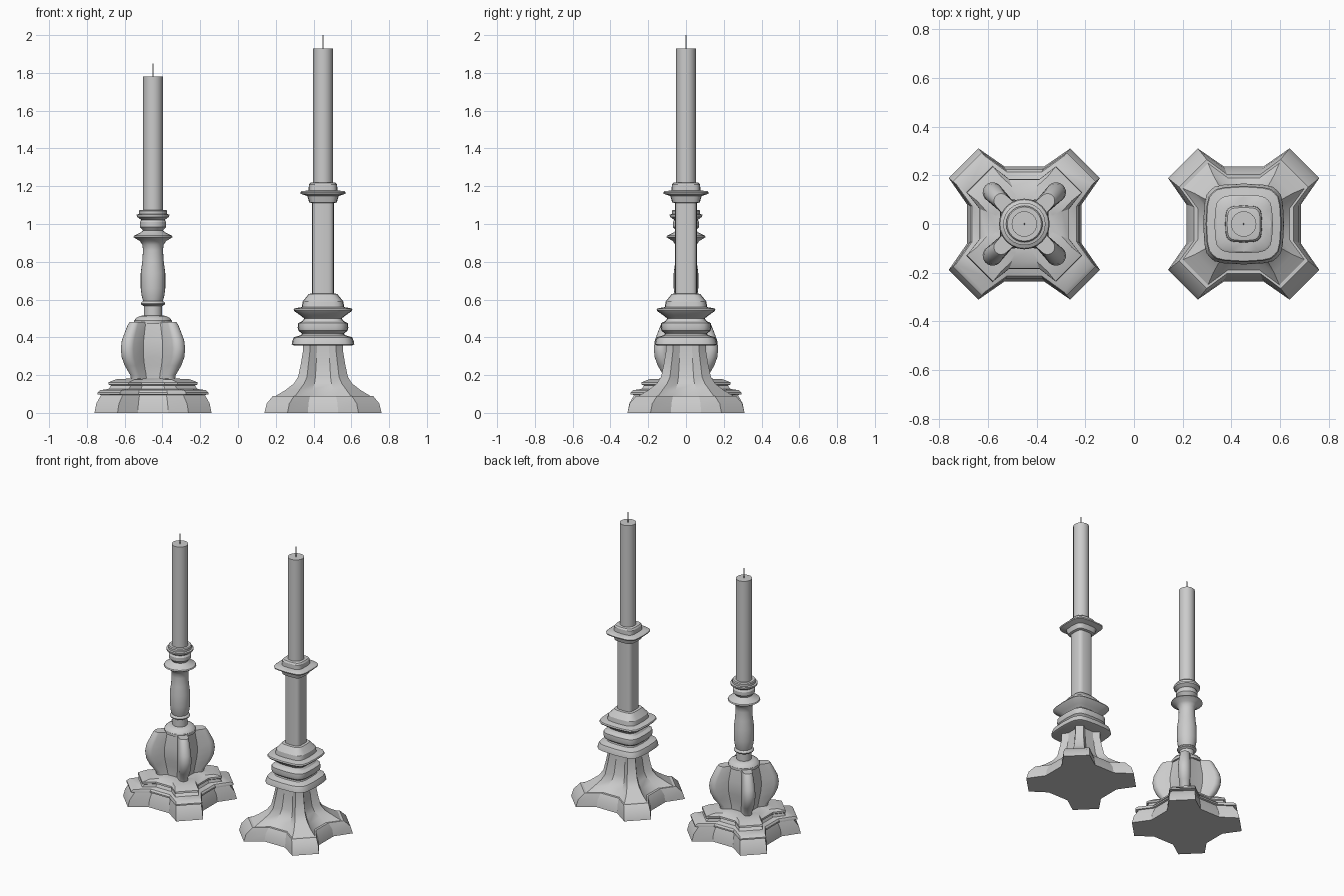
import bpy, bmesh
from math import radians, cos, sin, pi, sqrt


def turn4(points):
    """Repeat a quarter outline around the four sides."""
    out = []
    for k in range(4):
        c, s = round(cos(k * pi / 2)), round(sin(k * pi / 2))
        out += [(x * c - y * s, x * s + y * c) for x, y in points]
    return out


def circle(r, n=24):
    return [(r * cos(2 * pi * i / n), r * sin(2 * pi * i / n)) for i in range(n)]


def star(a, m, b, h):
    """Four flat-ended diagonal arms: a reach, b inner tip, m waist, h waist half width."""
    return turn4([(m, -h), (m, h), (a, b), (b, a)])


def foot(a):
    """The base outline, inset evenly to reach a."""
    d = 0.31 - a
    return star(a, 0.235 - d * 0.7, 0.188 - d * 0.8, 0.08 - d * 0.25)


def lobed(a, m):
    """Four round-ended diagonal lobes joined by concave sides."""
    t = a * 0.24
    c = (a - t) / sqrt(2) * sqrt(2)
    tip = [(c + t * cos(radians(d)), c + t * sin(radians(d))) for d in range(-40, 131, 17)]
    s = a * 0.3
    return turn4([(m, -s), (m * 0.98, 0), (m, s)] + tip)


def soft_square(w):
    """Slightly bowed square with rounded corners."""
    return turn4([(w * x, w * y) for x, y in
                  [(1, 0), (0.97, 0.5), (0.92, 0.72), (0.83, 0.83), (0.72, 0.92), (0.5, 0.97)]])


def loft(name, x0, rings):
    """Skin a stack of (outline, z) rings and cap both ends."""
    bm = bmesh.new()
    rows = [[bm.verts.new((x + x0, y, z)) for x, y in pts] for pts, z in rings]
    n = len(rows[0])
    for lo, hi in zip(rows, rows[1:]):
        for i in range(n):
            j = (i + 1) % n
            bm.faces.new((lo[i], lo[j], hi[j], hi[i]))
    bm.faces.new(rows[0][::-1])
    bm.faces.new(rows[-1])
    bmesh.ops.recalc_face_normals(bm, faces=bm.faces)
    me = bpy.data.meshes.new(name)
    bm.to_mesh(me)
    bm.free()
    ob = bpy.data.objects.new(name, me)
    bpy.context.collection.objects.link(ob)
    return ob


def profile(name, x0, shape, pairs):
    return loft(name, x0, [(shape(r), z) for r, z in pairs])


def candle(side, x0, z0, z1):
    profile(side + "_candle", x0, circle, [(0.052, z0), (0.052, z1)])
    profile(side + "_wick", x0, lambda r: circle(r, 8), [(0.004, z1 - 0.01), (0.003, z1 + 0.07)])


L, R = -0.45, 0.45

# Left candlestick: stepped star base
profile("left_base", L, foot, [
    (0.31, 0), (0.30, 0.05), (0.275, 0.095), (0.293, 0.098), (0.293, 0.108), (0.28, 0.12),
    (0.235, 0.127), (0.222, 0.145), (0.237, 0.15), (0.235, 0.162), (0.195, 0.178), (0.12, 0.182)])
# Four-lobed bulb
loft("left_bulb", L, [(lobed(a, m), z) for a, m, z in [
    (0.115, 0.085, 0.165), (0.12, 0.085, 0.2), (0.15, 0.09, 0.25), (0.166, 0.097, 0.295),
    (0.171, 0.1, 0.34), (0.165, 0.098, 0.385), (0.148, 0.092, 0.43), (0.134, 0.088, 0.465),
    (0.125, 0.085, 0.48)]])
# Turned stem with drip ring and cup
profile("left_stem", L, circle, [
    (0.1, 0.47), (0.1, 0.488), (0.09, 0.503), (0.07, 0.513), (0.048, 0.516), (0.048, 0.565),
    (0.062, 0.573), (0.065, 0.58), (0.06, 0.588), (0.052, 0.592), (0.06, 0.62), (0.065, 0.66),
    (0.065, 0.74), (0.057, 0.8), (0.053, 0.86), (0.056, 0.89), (0.07, 0.91), (0.104, 0.93),
    (0.1, 0.938), (0.065, 0.955), (0.053, 0.965), (0.07, 0.985), (0.07, 1.01), (0.062, 1.022),
    (0.085, 1.038), (0.087, 1.05), (0.075, 1.053), (0.075, 1.068), (0.07, 1.074)])
candle("left", L, 1.06, 1.78)

# Right candlestick: star base
profile("right_base", R, foot, [(0.31, 0), (0.298, 0.05), (0.265, 0.09)])
# Flared, fluted pedestal
loft("right_pedestal", R, [(star(a, m, b, h), z) for a, m, b, h, z in [
    (0.258, 0.195, 0.15, 0.065, 0.085), (0.2, 0.145, 0.125, 0.055, 0.12),
    (0.155, 0.112, 0.1, 0.045, 0.155), (0.132, 0.097, 0.085, 0.04, 0.19),
    (0.117, 0.088, 0.077, 0.036, 0.26), (0.107, 0.082, 0.07, 0.033, 0.32),
    (0.107, 0.082, 0.07, 0.033, 0.365)]])
# Stacked square mouldings
profile("right_mouldings", R, soft_square, [
    (0.155, 0.358), (0.166, 0.362), (0.163, 0.38), (0.155, 0.4), (0.115, 0.412), (0.112, 0.42),
    (0.13, 0.435), (0.134, 0.45), (0.132, 0.475), (0.108, 0.487), (0.1, 0.5), (0.118, 0.515),
    (0.15, 0.537), (0.156, 0.545), (0.152, 0.553), (0.112, 0.56), (0.108, 0.59),
    (0.075, 0.63), (0.055, 0.632)])
# Square shaft with rounded corners
profile("right_shaft", R, soft_square, [(0.058, 0.625), (0.058, 1.12)])
# Candle holder collar
profile("right_collar", R, soft_square, [
    (0.06, 1.11), (0.073, 1.115), (0.083, 1.148), (0.118, 1.16), (0.12, 1.168), (0.112, 1.174),
    (0.076, 1.178), (0.075, 1.208), (0.068, 1.218), (0.06, 1.22)])
candle("right", R, 1.21, 1.93)

# Smooth shading with crisp edges
for ob in bpy.data.objects:
    ob.select_set(True)
    bpy.context.view_layer.objects.active = ob
bpy.ops.object.shade_smooth_by_angle(angle=radians(30))
